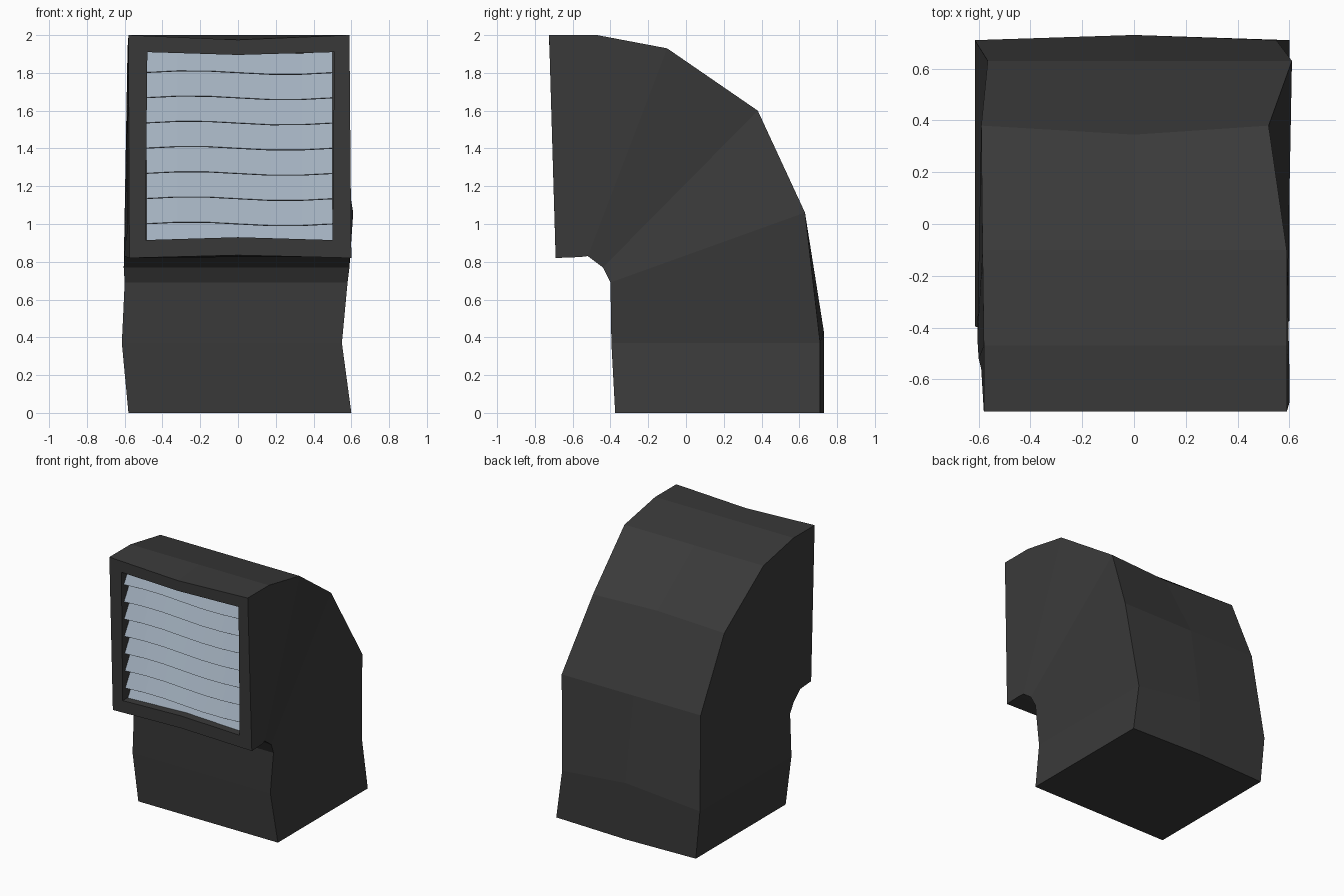
import bpy, math

if "Cube" in bpy.data.objects:
    bpy.data.objects.remove(bpy.data.objects["Cube"], do_unlink=True)


def make_material(name, colour):
    mat = bpy.data.materials.new(name)
    mat.use_nodes = True
    rgba = (*colour, 1)
    mat.diffuse_color = rgba
    mat.node_tree.nodes["Principled BSDF"].inputs["Base Color"].default_value = rgba
    return mat


def make_object(name, verts, faces, mat):
    mesh = bpy.data.meshes.new(name)
    mesh.from_pydata(verts, [], faces)
    mesh.update()
    obj = bpy.data.objects.new(name, mesh)
    bpy.context.collection.objects.link(obj)
    mesh.materials.append(mat)
    return obj


def ring(outer, inner, outer_x, inner_x, outer_mid=(0, 0), inner_mid=(0, 0)):
    """Six-point duct section: outer bend edge, then inner bend edge."""
    (oy, oz), (iy, iz) = outer, inner
    return [
        (outer_x[0], oy, oz),
        (0, oy + outer_mid[0], oz + outer_mid[1]),
        (outer_x[1], oy, oz),
        (inner_x[1], iy, iz),
        (0, iy + inner_mid[0], iz + inner_mid[1]),
        (inner_x[0], iy, iz),
    ]


def loft(name, rings, mat):
    n = len(rings[0])
    verts = [p for r in rings for p in r]
    faces = [tuple(reversed(range(n)))]
    for k in range(len(rings) - 1):
        a, b = k * n, (k + 1) * n
        for i in range(n):
            j = (i + 1) % n
            faces.append((a + i, a + j, b + j, b + i))
    faces.append(tuple(range(len(verts) - n, len(verts))))
    obj = make_object(name, verts, faces, mat)
    # Consistent outward normals
    import bmesh
    bm = bmesh.new()
    bm.from_mesh(obj.data)
    bmesh.ops.recalc_face_normals(bm, faces=bm.faces)
    bm.to_mesh(obj.data)
    bm.free()
    return obj


dark = make_material("dark duct metal", (0.042, 0.042, 0.042))
steel = make_material("blue grey slats", (0.36, 0.43, 0.51))

# Elbow duct, from the base, round the bend, to the front frame and its recess
loft("elbow_duct", [
    ring((0.71, 0), (-0.375, 0), (-0.58, 0.6), (-0.58, 0.6), outer_mid=(0.02, 0)),
    ring((0.71, 0.37), (-0.395, 0.37), (-0.615, 0.55), (-0.615, 0.55), outer_mid=(0.02, 0.06)),
    ring((0.63, 1.06), (-0.4, 0.69), (-0.565, 0.61), (-0.6, 0.58)),
    ring((0.38, 1.6), (-0.44, 0.77), (-0.59, 0.52), (-0.605, 0.59), outer_mid=(-0.035, 0)),
    ring((-0.1, 1.93), (-0.52, 0.83), (-0.585, 0.59), (-0.6, 0.59)),
    ring((-0.47, 2), (-0.56, 0.825), (-0.58, 0.59), (-0.59, 0.6)),
    ring((-0.725, 2), (-0.69, 0.82), (-0.58, 0.59), (-0.575, 0.6),
         outer_mid=(0, -0.025), inner_mid=(0, 0.015)),
    ring((-0.722, 1.91), (-0.693, 0.915), (-0.48, 0.51), (-0.49, 0.5),
         outer_mid=(0, -0.015), inner_mid=(0, 0.015)),
    ring((-0.56, 1.91), (-0.54, 0.915), (-0.48, 0.51), (-0.49, 0.5),
         outer_mid=(0, -0.015), inner_mid=(0, 0.015)),
], dark)

# Louvre slats: lower edge forward, upper edge tucked behind the slat above
COUNT, PITCH, FIRST, COLUMNS = 8, 0.1335, 0.868, 6
for s in range(COUNT):
    low = FIRST + s * PITCH
    start = 0.35 if s == 0 else 0
    end = 0.82 if s == COUNT - 1 else 1.1
    verts = []
    for t in (start, end):
        for c in range(COLUMNS + 1):
            x = -0.485 + 0.985 * c / COLUMNS
            wave = -0.01 * math.sin(x * 2 * math.pi) * (s > 0)
            z = low + t * PITCH + wave
            y = -0.665 - 0.03 * (z - 0.9) + 0.08 * t
            verts.append((x, y, z))
    w = COLUMNS + 1
    faces = [(c, c + 1, w + c + 1, w + c) for c in range(COLUMNS)]
    slat = make_object(f"louvre_slat_{s + 1}", verts, faces, steel)
    solid = slat.modifiers.new("thickness", "SOLIDIFY")
    solid.thickness = 0.008
